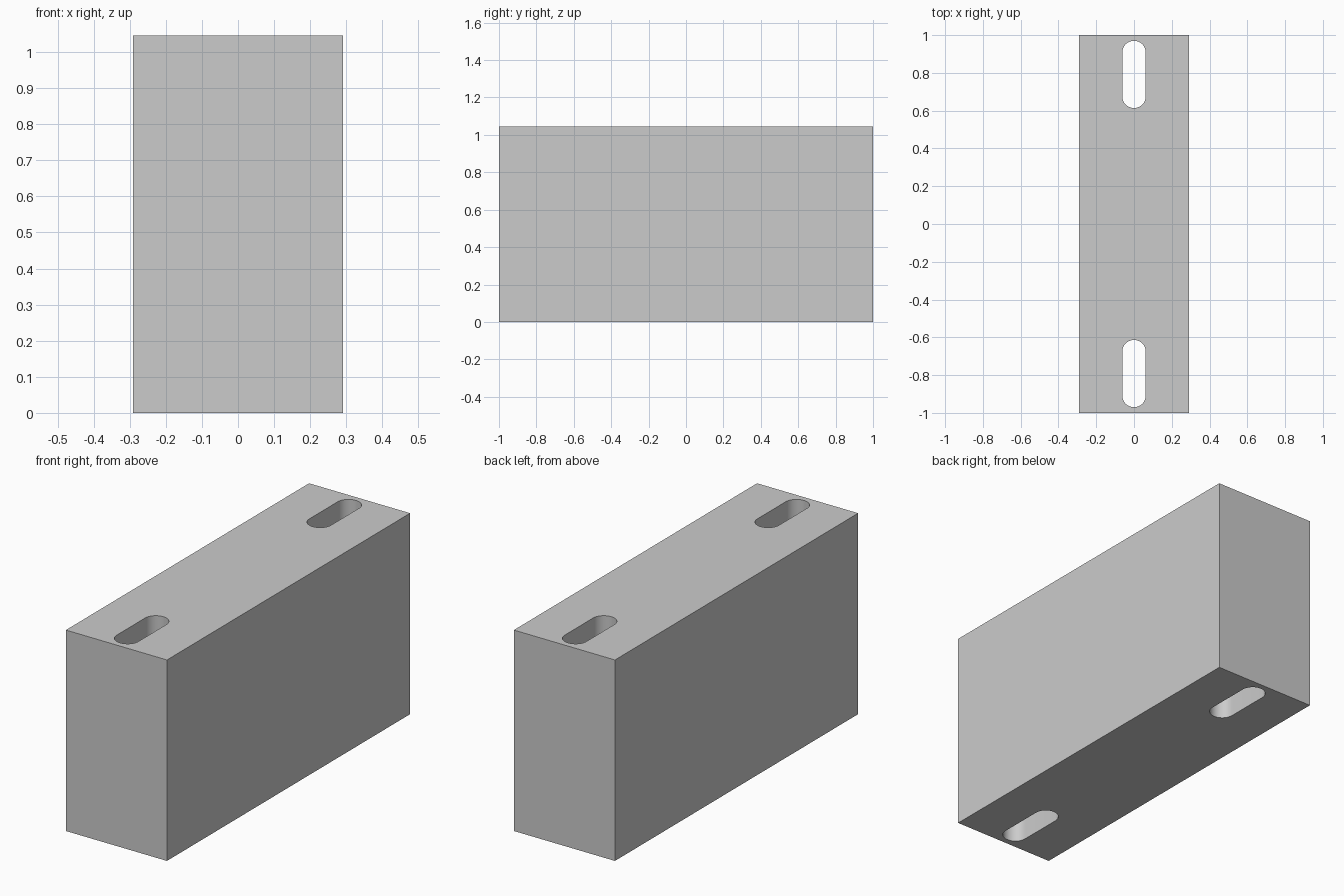
import bpy, bmesh
from math import pi, sin, cos, radians

if "Cube" in bpy.data.objects:
    bpy.data.objects.remove(bpy.data.objects["Cube"])

HX, HY, H = 0.291, 1.0, 1.046           # block half width, half length, height
SLOT_Y, SLOT_R, SLOT_HALF = 0.792, 0.062, 0.178
SEG = 24                                # segments per rounded slot end


def prism(name, outline, z0, z1):
    """Extrude a closed xy outline from z0 to z1."""
    bm = bmesh.new()
    face = bm.faces.new([bm.verts.new((x, y, z0)) for x, y in outline])
    top = bmesh.ops.extrude_face_region(bm, geom=[face])["geom"]
    bmesh.ops.translate(bm, vec=(0, 0, z1 - z0),
                        verts=[v for v in top if isinstance(v, bmesh.types.BMVert)])
    bmesh.ops.recalc_face_normals(bm, faces=bm.faces)
    mesh = bpy.data.meshes.new(name)
    bm.to_mesh(mesh)
    bm.free()
    obj = bpy.data.objects.new(name, mesh)
    bpy.context.collection.objects.link(obj)
    return obj


def slot_outline(cy):
    """Stadium shape running along y."""
    d = SLOT_HALF - SLOT_R
    return [(SLOT_R * cos(a + s), cy + (d if s == 0 else -d) + SLOT_R * sin(a + s))
            for s in (0, pi) for a in (pi * i / SEG for i in range(SEG + 1))]


# Main block
block = prism("block", [(-HX, -HY), (HX, -HY), (HX, HY), (-HX, HY)], 0, H)
bpy.context.view_layer.objects.active = block
block.select_set(True)

# Two slots cut right through, one near each end
for side in (-1, 1):
    cutter = prism("slot_cutter", slot_outline(side * SLOT_Y), -0.1, H + 0.1)
    cutter.hide_render = True
    mod = block.modifiers.new("slot", "BOOLEAN")
    mod.operation, mod.solver, mod.object = "DIFFERENCE", "EXACT", cutter
    bpy.ops.object.modifier_apply(modifier=mod.name)
    bpy.data.objects.remove(cutter)

# Smooth slot ends, crisp block edges
bpy.ops.object.shade_smooth_by_angle(angle=radians(30))
